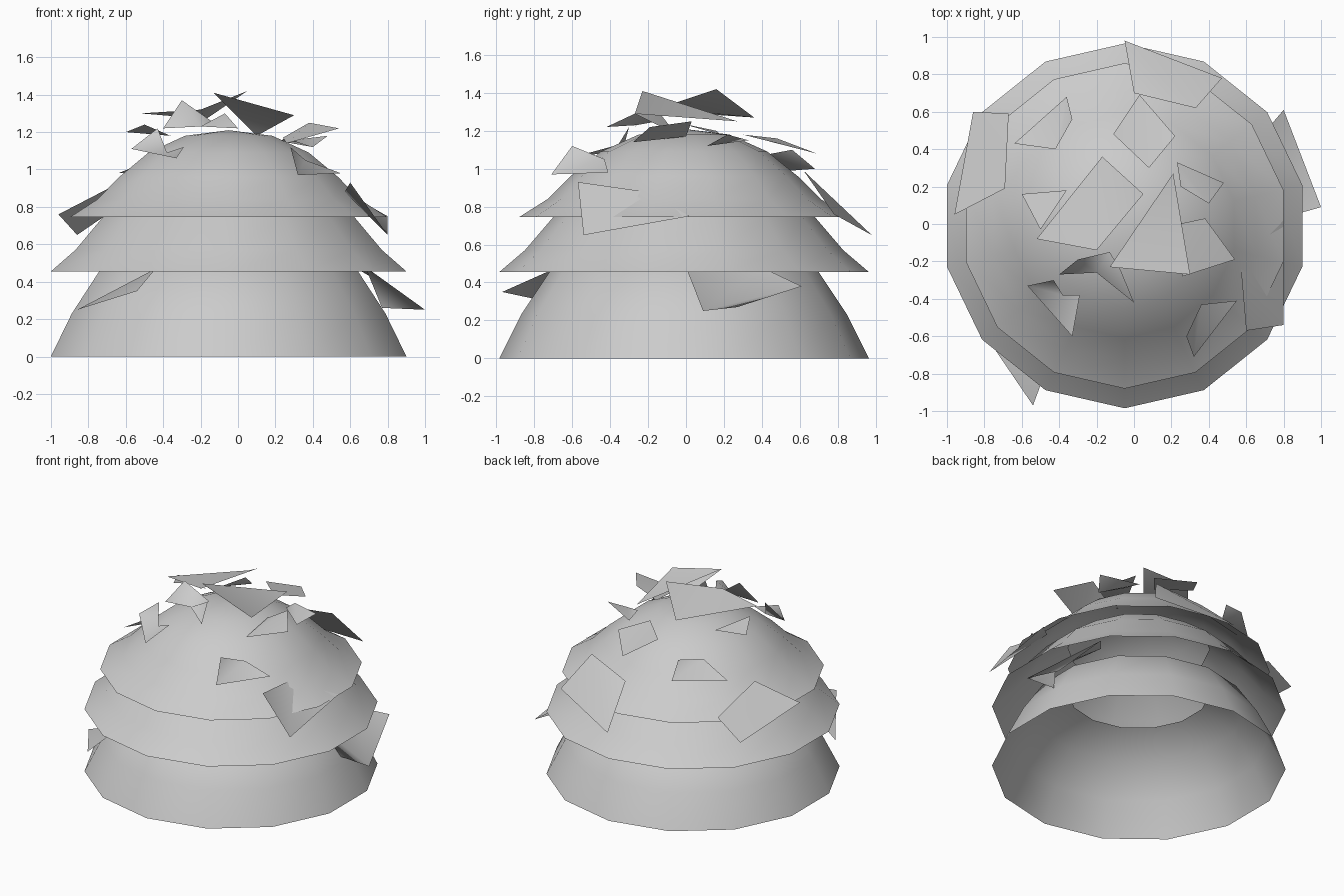
import bpy, bmesh, math

if "Cube" in bpy.data.objects:
    bpy.data.objects.remove(bpy.data.objects["Cube"])

CX, CY, SIDES = -0.05, -0.01, 14


def finish(name, bm):
    me = bpy.data.meshes.new(name)
    bm.to_mesh(me)
    bm.free()
    ob = bpy.data.objects.new(name, me)
    bpy.context.collection.objects.link(ob)
    for p in me.polygons:
        p.use_smooth = True
    return ob


def tier(name, profile):
    """Revolve an (r, z) profile into an open, 14-sided shell."""
    bm = bmesh.new()
    verts = [bm.verts.new((CX, CY - r, z)) for r, z in profile]
    edges = [bm.edges.new(pair) for pair in zip(verts, verts[1:])]
    bmesh.ops.spin(bm, geom=verts + edges, cent=(CX, CY, 0), axis=(0, 0, 1),
                   angle=math.tau, steps=SIDES, use_duplicate=False)
    bmesh.ops.remove_doubles(bm, verts=bm.verts, dist=1e-4)
    bmesh.ops.recalc_face_normals(bm, faces=bm.faces)
    # shells face outward
    side = max(bm.faces, key=lambda f: f.calc_area())
    c = side.calc_center_median()
    if side.normal.x * (c.x - CX) + side.normal.y * (c.y - CY) < 0:
        bmesh.ops.reverse_faces(bm, faces=bm.faces)
    return finish(name, bm)


def leaf(name, *pts):
    """A thin folded leaf: a fan of triangles around the first point."""
    bm = bmesh.new()
    vs = [bm.verts.new(p) for p in pts]
    for i in range(1, len(vs) - 1):
        f = bm.faces.new((vs[0], vs[i], vs[i + 1]))
        f.normal_update()
        if f.normal.z < 0:
            f.normal_flip()
    return finish(name, bm)


# Three overlapping foliage tiers; the lower two are open at the top
tier("lower_tier", [(.975, 0), (.86, .23), (.71, .455), (.47, .57)])
tier("middle_tier", [(.975, .455), (.84, .57), (.69, .745), (.47, .91)])
tier("top_tier", [(.87, .745), (.72, .84), (.60, .96), (.44, 1.09),
                  (.24, 1.18), (0, 1.21)])

# Leaves around the crown
leaf("crown_leaf_left", (-.20, -.14, 1.32), (-.52, -.08, 1.30),
     (-.17, .36, 1.27), (.05, .16, 1.42))
leaf("crown_leaf_right", (-.13, -.23, 1.41), (.21, .27, 1.25),
     (.30, -.27, 1.29), (.10, -.05, 1.18))
leaf("crown_leaf_far_left", (-.60, .16, 1.20), (-.36, .18, 1.18), (-.50, -.03, 1.24))
leaf("crown_leaf_front", (-.20, -.26, 1.23), (-.40, -.27, 1.22), (-.30, -.19, 1.37),
     (-.13, -.15, 1.25), (-.07, -.25, 1.30), (0, -.42, 1.22))
leaf("crown_leaf_side", (.38, .03, 1.25), (.54, -.19, 1.22),
     (.26, -.28, 1.14), (.24, 0, 1.17))
leaf("crown_leaf_small", (.23, .33, 1.15), (.25, .20, 1.17),
     (.40, .11, 1.12), (.48, .22, 1.18))

# Leaves on the shoulder of the top tier
leaf("shoulder_leaf_front_left", (-.38, -.38, 1.09), (-.43, -.30, 1.22),
     (-.57, -.33, 1.11), (-.33, -.60, 1.06), (-.29, -.38, 1.12))
leaf("shoulder_leaf_front_right", (.36, -.43, 1.05), (.28, -.60, 1.12),
     (.32, -.71, .97), (.55, -.41, .98))
leaf("shoulder_leaf_back", (.03, .69, 1.08), (.22, .47, 1.14),
     (.08, .30, 1.18), (-.11, .48, 1.16))
leaf("shoulder_leaf_back_left", (-.36, .68, 1.0), (-.64, .43, .98),
     (-.42, .40, 1.07), (-.33, .56, 1.10))

# Leaves along the tier rims
leaf("rim_leaf_back", (-.05, .98, .65), (.47, .78, .76), (.33, .62, .99), (0, .70, .91))
leaf("rim_leaf_left", (-.86, .60, .65), (-.67, .59, .78), (-.69, .19, .90), (-.96, .05, .76))
leaf("rim_leaf_right", (.57, -.22, .88), (.80, .02, .75), (.80, -.54, .65), (.60, -.57, .93))

# Leaves on the lower tier
leaf("low_leaf_right", (1.0, .09, .25), (.88, .27, .27), (.80, .61, .38),
     (.62, .40, .48), (.68, 0, .48), (.77, .09, .26))
leaf("low_leaf_front_left", (-.86, -.50, .25), (-.54, -.97, .35),
     (-.44, -.70, .47), (-.58, -.60, .36))
